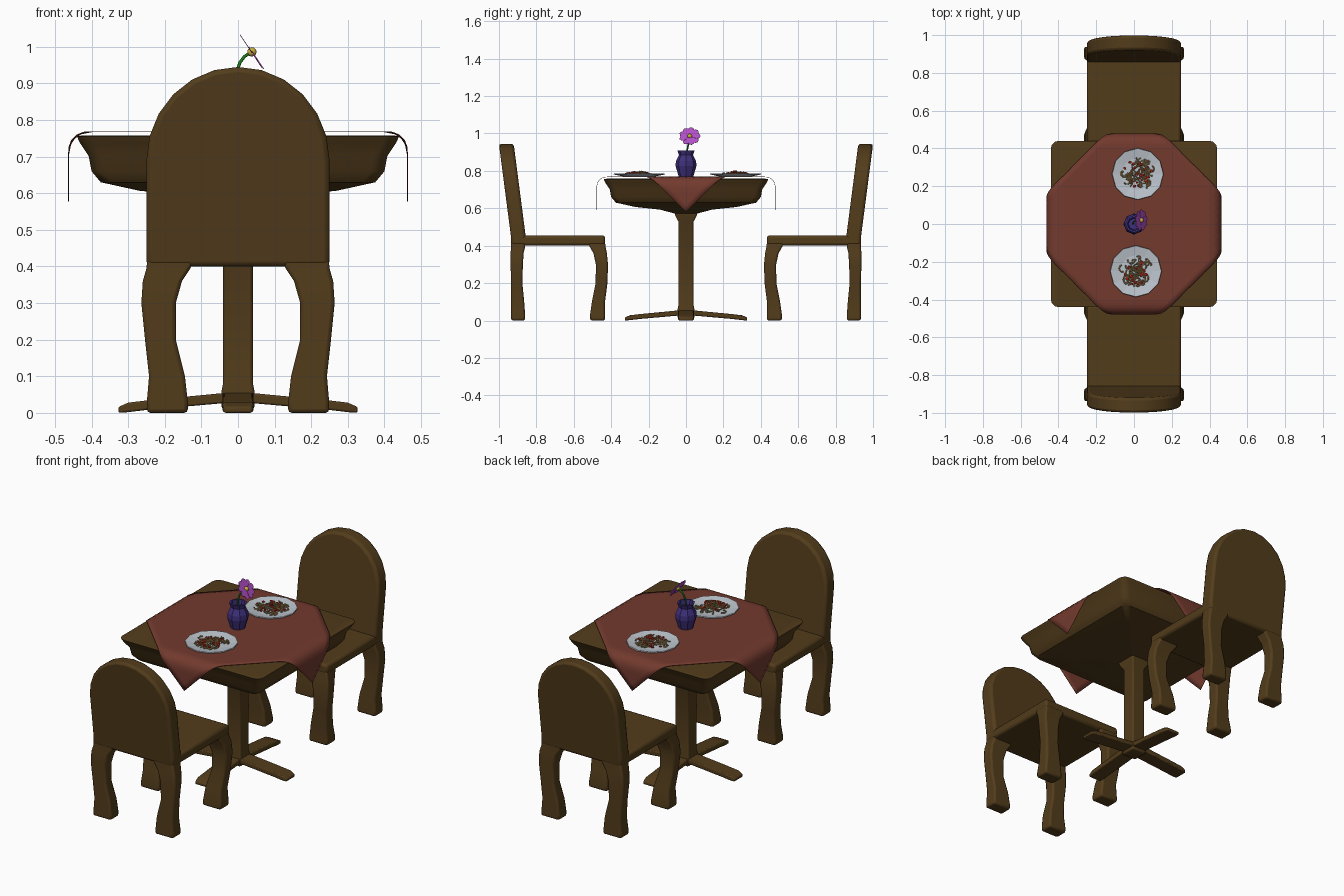
import bpy, bmesh, random
from math import sin, cos, pi
from mathutils import Vector

if "Cube" in bpy.data.objects:
    bpy.data.objects.remove(bpy.data.objects["Cube"])

random.seed(4)


def material(name, *rgb):
    m = bpy.data.materials.new(name)
    m.diffuse_color = (*rgb, 1)
    m.use_nodes = True
    m.node_tree.nodes["Principled BSDF"].inputs["Base Color"].default_value = m.diffuse_color
    return m


WOOD = material("wood", .085, .045, .011)
CLOTH = material("cloth", .17, .042, .027)
BLUE = material("vase_blue", .05, .03, .2)
PETAL = material("petal", .45, .08, .57)
YELLOW = material("yellow", .6, .45, .05)
GREEN = material("green", .01, .2, .01)
CHINA = material("china", .5, .55, .6)
NOODLE = material("noodle", .32, .22, .08)
RED = material("sauce", .5, .02, .01)


def finish(bm, name, mat, bevel=0, angle=None):
    bmesh.ops.recalc_face_normals(bm, faces=bm.faces[:])
    me = bpy.data.meshes.new(name)
    bm.to_mesh(me)
    bm.free()
    me.materials.append(mat)
    ob = bpy.data.objects.new(name, me)
    bpy.context.collection.objects.link(ob)
    if bevel:
        b = ob.modifiers.new("bevel", 'BEVEL')
        b.width, b.segments, b.limit_method = bevel, 2, 'ANGLE'
    if angle:
        bpy.ops.object.select_all(action='DESELECT')
        ob.select_set(True)
        bpy.context.view_layer.objects.active = ob
        bpy.ops.object.shade_smooth_by_angle(angle=angle)
    return ob


def loft(name, rings, mat, bevel=0, angle=None):
    bm = bmesh.new()
    vs = [[bm.verts.new(p) for p in r] for r in rings]
    n = len(vs[0])
    for a, b in zip(vs, vs[1:]):
        for i in range(n):
            j = (i + 1) % n
            bm.faces.new((a[i], a[j], b[j], b[i]))
    bm.faces.new(vs[0])
    bm.faces.new(vs[-1])
    return finish(bm, name, mat, bevel, angle)


def rect(x0, x1, y0, y1, z):
    return [(x0, y0, z), (x1, y0, z), (x1, y1, z), (x0, y1, z)]


def round_square(h, z):
    r, pts = h * .09, []
    for k in range(4):
        cx, cy = [(1, 1), (-1, 1), (-1, -1), (1, -1)][k]
        for t in range(4):
            a = (k + t / 3) * pi / 2
            pts.append((cx * (h - r) + r * cos(a), cy * (h - r) + r * sin(a), z))
    return pts


def lathe(name, profile, n, loc, mat):
    return loft(name, [[(loc[0] + r * cos(2 * pi * i / n), loc[1] + r * sin(2 * pi * i / n),
                         loc[2] + z) for i in range(n)] for r, z in profile], mat)


def tube(name, paths, radius, mat):
    cu = bpy.data.curves.new(name, 'CURVE')
    cu.dimensions = '3D'
    cu.bevel_depth, cu.bevel_resolution, cu.use_fill_caps = radius, 1, True
    for path in paths:
        s = cu.splines.new('POLY')
        s.points.add(len(path) - 1)
        for p, c in zip(s.points, path):
            p.co = (*c, 1)
    cu.materials.append(mat)
    ob = bpy.data.objects.new(name, cu)
    bpy.context.collection.objects.link(ob)
    return ob


# Chairs: z, inner x, outer x, rear leg y range, front leg y range
LEG = [(0, .137, .249, .86, .935, .433, .513), (.03, .137, .249, .86, .935, .433, .513),
       (.1, .145, .243, .865, .935, .433, .503), (.2, .17, .254, .875, .935, .42, .483),
       (.3, .17, .264, .872, .938, .417, .482), (.36, .153, .26, .868, .938, .423, .495),
       (.395, .13, .25, .86, .935, .43, .515), (.42, .12, .248, .86, .935, .433, .525)]


def chair(s, tag):
    for m, side in ((-1, "left"), (1, "right")):
        for k, part in ((3, "rear_leg"), (5, "front_leg")):
            loft(f"{tag}_{side}_{part}",
                 [rect(m * r[1], m * r[2], s * r[k], s * r[k + 1], r[0]) for r in LEG],
                 WOOD, .01, .6)
    loft(tag + "_seat", [rect(-.25, .25, s * .432, s * .93, z) for z in (.4, .455)], WOOD, .014, .6)
    outline = [(-.25, .4), (-.25, .45)]
    outline += [(-.25 * cos(pi * i / 12), .69 + .255 * sin(pi * i / 12)) for i in range(13)]
    outline += [(.25, .45), (.25, .4)]
    loft(tag + "_backrest",
         [[(x, s * (y + .13 * max(0, z - .45)), z) for x, z in outline] for y in (.857, .936)],
         WOOD, .014, .6)


chair(-1, "front_chair")
chair(1, "back_chair")

# Table
TOP = [(.425, .758), (.44, .755), (.432, .738), (.408, .702), (.4, .66), (.375, .63),
       (.27, .607), (.14, .593), (.06, .572)]
loft("table_top", [round_square(h, z) for h, z in TOP], WOOD, 0, .6)
loft("pedestal", [rect(-h, h, -h, h, z) for h, z in
                  ((.045, .01), (.045, .06), (.041, .08), (.041, .53), (.06, .565), (.06, .59))],
     WOOD, .008, .6)
for k in range(4):
    foot = loft(f"table_foot_{k + 1}",
                [[(x, -w, z0), (x, w, z0), (x, w, z1), (x, -w, z1)] for x, w, z0, z1 in
                 ((0, .042, .03, .058), (.25, .042, .008, .034), (.3, .042, .002, .028),
                  (.327, .038, 0, .016))], WOOD, .005, .6)
    foot.rotation_euler.z = k * pi / 2


# Tablecloth: a diagonal square folded over the table edges
def fold(v, start, r=.05):
    d = abs(v) - start
    if d <= 0:
        return v, 0
    a = min(d / r, pi / 2)
    out = start + r * sin(a)
    return (out if v > 0 else -out), r * (1 - cos(a)) + max(0, d - r * pi / 2)


bm = bmesh.new()
bmesh.ops.create_grid(bm, x_segments=30, y_segments=30, size=.315)
for v in bm.verts:
    x, dx = fold(v.co.x + v.co.y, .412)
    y, dy = fold(v.co.x - v.co.y, .426)
    v.co = (x, y, .767 - dx - dy)
cloth = finish(bm, "tablecloth", CLOTH, 0, 1)
cloth.modifiers.new("thickness", 'SOLIDIFY').thickness = .002

# Plates of pasta
for cx, cy, tag in ((.01, -.25, "front"), (.02, .265, "back")):
    lathe(tag + "_plate", [(.075, 0), (.137, .013), (.135, .018), (.085, .009)], 12,
          (cx, cy, .768), CHINA)

    def spot(limit):
        r, a = limit * random.random() ** .6, random.uniform(0, 2 * pi)
        return Vector((cx + r * cos(a), cy + r * sin(a), .781 + .016 * (1 - r / limit) * random.random()))

    strands = []
    for i in range(60):
        c, a0, r = spot(.075), random.uniform(0, 6.3), random.uniform(.01, .02)
        strands.append([c + Vector((r * cos(a0 + t * .6), r * sin(a0 + t * .6),
                                    .003 * sin(t * 2 + i))) for t in range(6)])
    tube(tag + "_noodles", strands, .0035, NOODLE)
    bm = bmesh.new()
    for i in range(24):
        p = spot(.075)
        p.z += .005
        new = bmesh.ops.create_icosphere(bm, subdivisions=1, radius=random.uniform(.006, .01))
        for v in new["verts"]:
            v.co = p + Vector((v.co.x, v.co.y, v.co.z * .6))
    finish(bm, tag + "_tomato_pieces", RED)

# Vase
lathe("vase", [(.038, 0), (.042, .012), (.056, .06), (.054, .085), (.038, .118), (.046, .141),
               (.036, .141), (.03, .115)], 8, (0, 0, .767), BLUE)

# Flower, tilted towards +x
tube("stem", [[(-.005, 0, .87), (-.003, .01, .93), (.005, .016, .957), (.018, .02, .974),
               (.036, .02, .985)]], .0045, GREEN)
c, n = Vector((.038, .02, .986)), Vector((.83, 0, .55)).normalized()
u = Vector((0, 1, 0))
w = n.cross(u)
bm = bmesh.new()
for k in range(9):
    a = 2 * pi * k / 9
    d, e = u * cos(a) + w * sin(a), w * cos(a) - u * sin(a)
    bm.faces.new([bm.verts.new(c + d * r + e * s) for r, s in
                  ((.005, -.003), (.035, -.016), (.05, -.014), (.058, 0),
                   (.05, .014), (.035, .016), (.005, .003))])
finish(bm, "petals", PETAL).modifiers.new("thickness", 'SOLIDIFY').thickness = .002
bm = bmesh.new()
bmesh.ops.create_icosphere(bm, subdivisions=2, radius=.013)
bmesh.ops.translate(bm, verts=bm.verts[:], vec=c)
finish(bm, "flower_centre", YELLOW, 0, 1)
